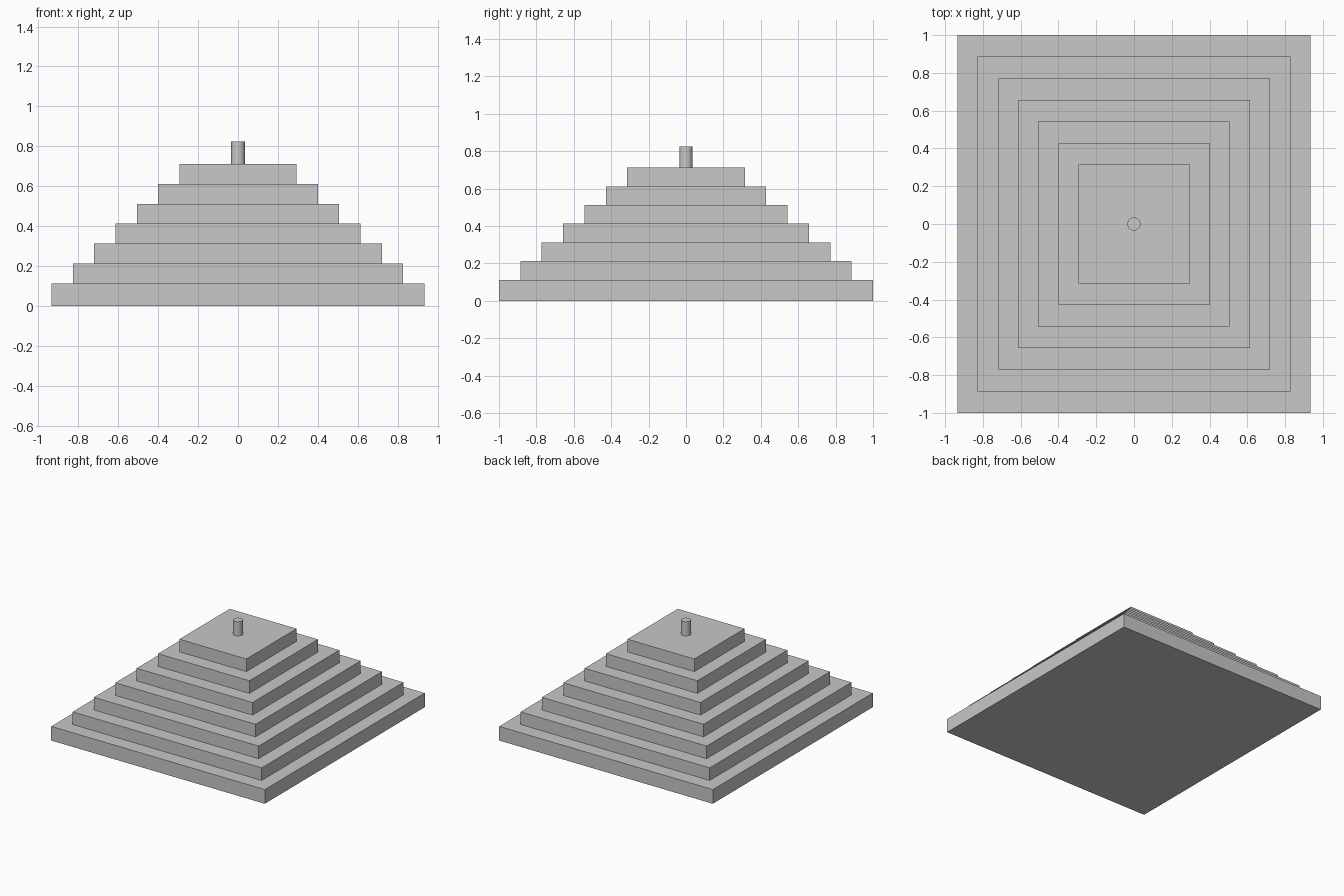
import bpy

cube = bpy.data.objects.get("Cube")
if cube:
    bpy.data.objects.remove(cube, do_unlink=True)

# Single stone colour
stone = bpy.data.materials.new("light_grey_stone")
stone.use_nodes = True
colour = (0.58, 0.58, 0.58, 1)
stone.diffuse_color = colour
stone.node_tree.nodes["Principled BSDF"].inputs["Base Color"].default_value = colour

TIERS = 7
BASE_TOP = 0.112
RISE = 0.1


def tier_top(i):
    return BASE_TOP + RISE * i


# Stepped tiers, each smaller than the one below
for i in range(TIERS):
    bottom = tier_top(i - 1) if i else 0
    half_x = 0.935 - 0.107 * i
    half_y = 1.0 - 0.1143 * i
    bpy.ops.mesh.primitive_cube_add(size=1, location=(0, 0, (bottom + tier_top(i)) / 2))
    tier = bpy.context.object
    tier.name = f"tier_{i + 1}"
    tier.scale = (2 * half_x, 2 * half_y, tier_top(i) - bottom)
    bpy.ops.object.transform_apply(location=False, rotation=False, scale=True)
    tier.data.materials.append(stone)

# Small round post on the summit
post_bottom, post_top = tier_top(TIERS - 1), 0.824
bpy.ops.mesh.primitive_cylinder_add(
    vertices=32, radius=0.035, depth=post_top - post_bottom,
    location=(0, 0, (post_bottom + post_top) / 2))
post = bpy.context.object
post.name = "summit_post"
post.data.materials.append(stone)
bpy.ops.object.shade_smooth_by_angle()
